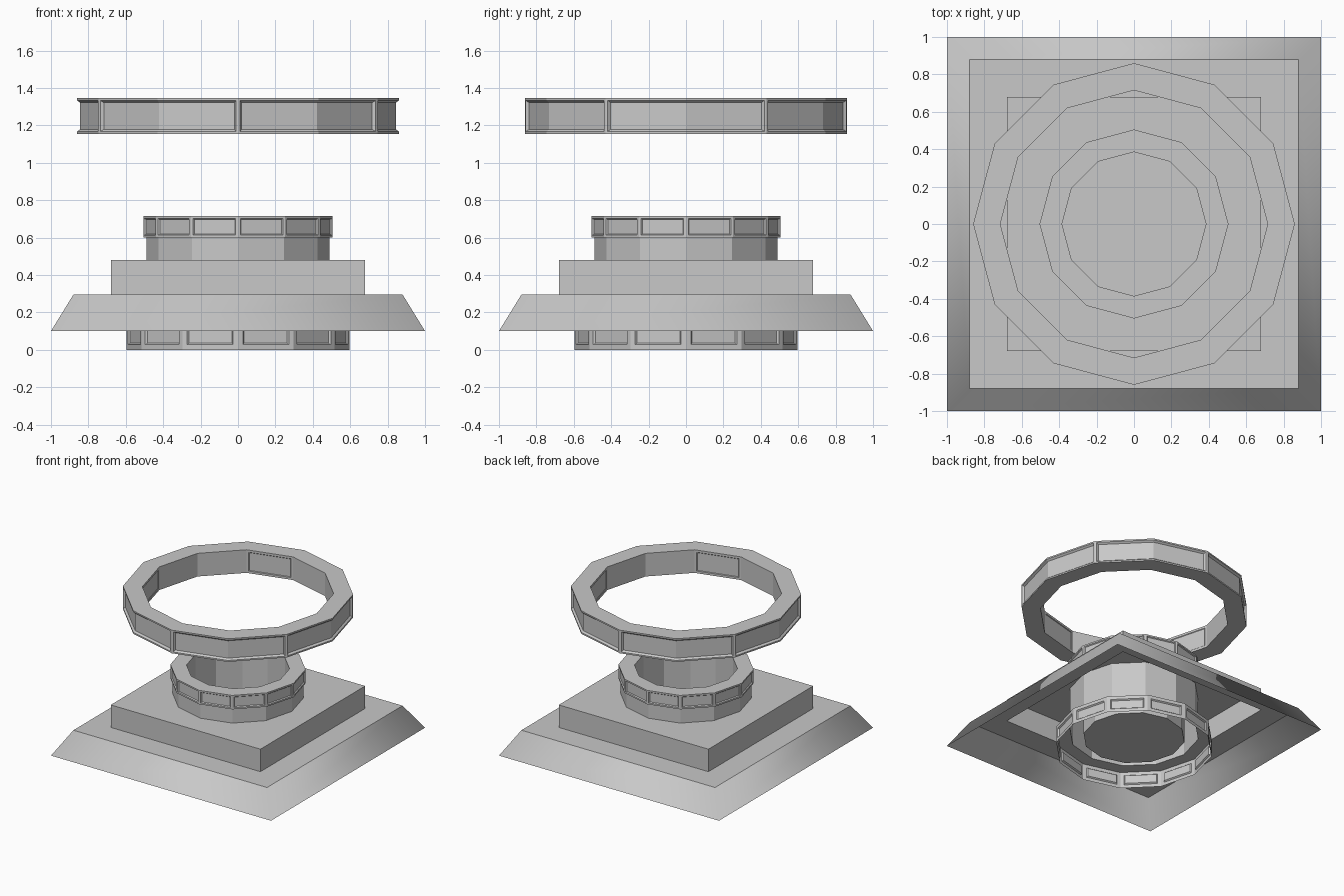
import bpy
import bmesh
import math

if "Cube" in bpy.data.objects:
    bpy.data.objects.remove(bpy.data.objects["Cube"])

grey = bpy.data.materials.new("stone grey")
grey.use_nodes = True
COLOUR = (0.58, 0.58, 0.58, 1)
grey.diffuse_color = COLOUR
grey.node_tree.nodes["Principled BSDF"].inputs["Base Color"].default_value = COLOUR


def loop(bm, sides, r, z):
    """Polygon of vertices; squares are aligned to the axes with half width r."""
    turn = math.pi / 4 if sides == 4 else 0
    r = r * math.sqrt(2) if sides == 4 else r
    angles = [turn + math.tau * k / sides for k in range(sides)]
    return [bm.verts.new((r * math.cos(a), r * math.sin(a), z)) for a in angles]


def lathe(bm, sides, profile, closed=False):
    """Sweep a (radius, height) profile; returns the faces of each band."""
    loops = [loop(bm, sides, r, z) if r else [bm.verts.new((0, 0, z))] * sides
             for r, z in profile]
    pairs = list(zip(loops, loops[1:] + loops[:1]))
    bands = []
    for a, b in pairs if closed else pairs[:-1]:
        band = []
        for k in range(sides):
            n = (k + 1) % sides
            corners = dict.fromkeys((a[k], a[n], b[n], b[k]))
            band.append(bm.faces.new(list(corners)))
        bands.append(band)
    return bands


def sink_panel(bm, faces, border, slope, depth):
    """Framed panel with a sloped rim, sunk into a group of faces."""
    bm.normal_update()
    bmesh.ops.inset_region(bm, faces=faces, thickness=border,
                           use_boundary=True, use_even_offset=True)
    bm.normal_update()
    bmesh.ops.inset_region(bm, faces=faces, thickness=slope, depth=-depth,
                           use_boundary=True, use_even_offset=True)


def finish(bm, name):
    mesh = bpy.data.meshes.new(name)
    bm.normal_update()
    bm.to_mesh(mesh)
    bm.free()
    mesh.materials.append(grey)
    obj = bpy.data.objects.new(name, mesh)
    bpy.context.collection.objects.link(obj)
    return obj


# Sloped square skirt, hollow below and softly shaded around its sides
bm = bmesh.new()
for face in lathe(bm, 4, [(1, 0.1), (0.88, 0.295)])[0]:
    face.smooth = True
finish(bm, "skirt")

# Flat ledge on top of the skirt
bm = bmesh.new()
lathe(bm, 4, [(0.88, 0.295), (0.68, 0.295)])
finish(bm, "ledge")

# Hollow square plinth, its top cut open for the drum
bm = bmesh.new()
lathe(bm, 4, [(0.68, 0.295), (0.68, 0.48)])
rim = [e for e in bm.edges if all(v.co.z > 0.4 for v in e.verts)]
hole = loop(bm, 12, 0.49, 0.48)
rim += [bm.edges.new((hole[k - 1], hole[k])) for k in range(12)]
bmesh.ops.triangle_fill(bm, edges=rim, use_beauty=True, normal=(0, 0, 1))
finish(bm, "plinth")

# Open drum running down through the plinth
bm = bmesh.new()
lathe(bm, 12, [(0.49, 0.136), (0.49, 0.6)])
finish(bm, "drum")

# Panelled collar with a deep well inside the drum
bm = bmesh.new()
bands = lathe(bm, 12, [(0.49, 0.6), (0.505, 0.6), (0.505, 0.715),
                       (0.385, 0.715), (0.385, 0.1), (0, 0.1)])
for face in bands[1]:
    sink_panel(bm, [face], 0.013, 0.006, 0.008)
finish(bm, "collar")

# Panelled foot ring, open below
bm = bmesh.new()
bands = lathe(bm, 12, [(0.595, 0), (0.595, 0.136), (0.49, 0.136)])
for face in bands[0]:
    sink_panel(bm, [face], 0.027, 0.008, 0.01)
finish(bm, "foot_ring")

# Floating ring: wide outer panels over two sides, four small inner panels
bm = bmesh.new()
bands = lathe(bm, 12, [(0.86, 1.155), (0.86, 1.345), (0.715, 1.345), (0.715, 1.155)],
              closed=True)
outer, inner = bands[0], bands[2]
for k in range(1, 12, 2):
    sink_panel(bm, [outer[k], outer[(k + 1) % 12]], 0.012, 0.012, 0.015)
for k in range(0, 12, 3):
    sink_panel(bm, [inner[k]], 0.018, 0.004, 0.004)
finish(bm, "floating_ring")
